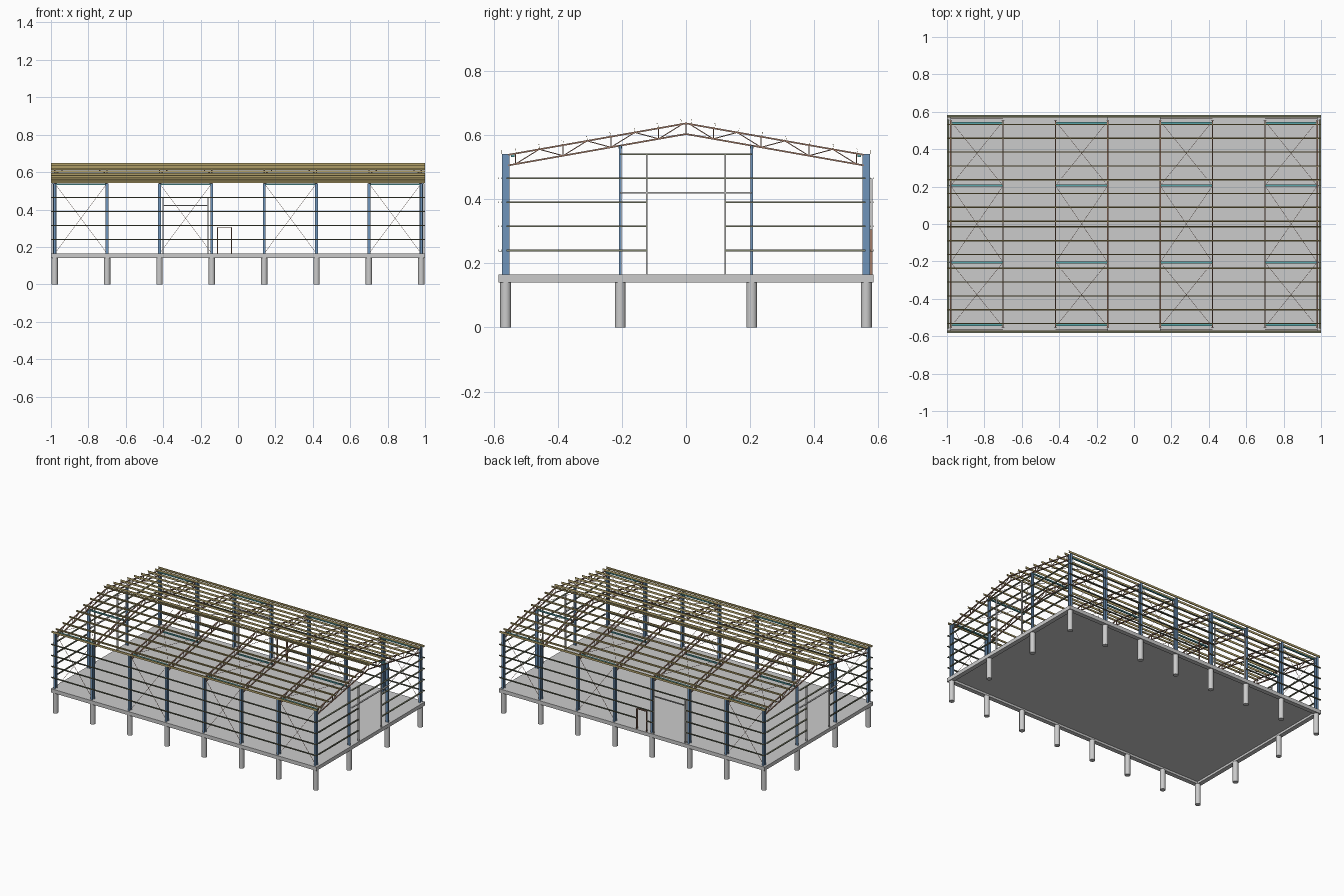
import bpy, bmesh, math
from mathutils import Vector

if "Cube" in bpy.data.objects:
    bpy.data.objects.remove(bpy.data.objects["Cube"])

FLOOR, EAVE, RIDGE = 0.165, 0.54, 0.636
FRAMES = [-0.98 + 0.28 * i for i in range(8)]
BRACED = [0, 2, 4, 6]
COL_Y, GABLE_Y, HALF = 0.562, 0.205, 0.555
GIRT_Z = [0.24, 0.315, 0.39, 0.465]


def material(name, rgb):
    m = bpy.data.materials.new(name)
    m.diffuse_color = (*rgb, 1)
    m.use_nodes = True
    m.node_tree.nodes["Principled BSDF"].inputs["Base Color"].default_value = m.diffuse_color
    return m


BLUE = material("steel_blue", (0.16, 0.30, 0.50))
BROWN = material("primer_brown", (0.36, 0.20, 0.14))
GOLD = material("purlin_gold", (0.50, 0.40, 0.16))
OLIVE = material("girt_olive", (0.22, 0.24, 0.16))
TEAL = material("strut_teal", (0.10, 0.38, 0.40))


def rect(w, h):
    return [(-w/2, -h/2), (w/2, -h/2), (w/2, h/2), (-w/2, h/2)]


def channel(f, d, t=0.0008):
    a, b = f/2, d/2
    return [(-a, -b), (a, -b), (a, -b+t), (-a+t, -b+t),
            (-a+t, b-t), (a, b-t), (a, b), (-a, b)]


def i_beam(w, d, t=0.0016):
    a, b, c = w/2, d/2, t/2
    return [(-a, -b), (a, -b), (a, -b+t), (c, -b+t), (c, b-t), (a, b-t),
            (a, b), (-a, b), (-a, b-t), (-c, b-t), (-c, -b+t), (-a, -b+t)]


def members(name, lines, profile, mat=None, up=(0, 0, 1)):
    """Sweep one profile along many straight lines; depth follows 'up'."""
    bm = bmesh.new()
    for line in lines:
        p, q = Vector(line[0]), Vector(line[1])
        d = (q - p).normalized()
        s = d.cross(Vector(line[2] if len(line) > 2 else up)).normalized()
        u = s.cross(d)
        rings = [[bm.verts.new(e + s*a + u*b) for a, b in profile] for e in (p, q)]
        n = len(profile)
        for i in range(n):
            j = (i + 1) % n
            bm.faces.new((rings[0][i], rings[0][j], rings[1][j], rings[1][i]))
        bm.faces.new(rings[0][::-1])
        bm.faces.new(rings[1])
    bmesh.ops.recalc_face_normals(bm, faces=bm.faces)
    me = bpy.data.meshes.new(name)
    bm.to_mesh(me)
    bm.free()
    ob = bpy.data.objects.new(name, me)
    bpy.context.collection.objects.link(ob)
    if mat:
        me.materials.append(mat)
    return ob


def roof(y):
    return RIDGE - (RIDGE - EAVE + 0.002) * abs(y) / HALF


# Foundation: round piers, perimeter beam, floor slab
pier_spots = [(x, s*COL_Y) for x in FRAMES for s in (-1, 1)]
pier_spots += [(x, s*GABLE_Y) for x in (-0.98, 0.98) for s in (-1, 1)]
circle = [(0.017*math.cos(k*math.tau/24), 0.017*math.sin(k*math.tau/24)) for k in range(24)]
piers = members("foundation_piers", [((x, y, 0), (x, y, 0.141)) for x, y in pier_spots],
                circle, up=(0, 1, 0))
bpy.context.view_layer.objects.active = piers
piers.select_set(True)
bpy.ops.object.shade_smooth_by_angle()
BZ = (0.14 + FLOOR) / 2
members("perimeter_beam_long", [((-1, s*0.569, BZ), (1, s*0.569, BZ)) for s in (-1, 1)],
        rect(0.03, 0.025))
members("perimeter_beam_end", [((s*0.985, -0.554, BZ), (s*0.985, 0.554, BZ)) for s in (-1, 1)],
        rect(0.03, 0.025))
members("floor_slab", [((-0.97, 0, 0.16), (0.97, 0, 0.16))], rect(1.108, 0.01))

# Columns
members("side_columns", [((x, s*COL_Y, FLOOR), (x, s*COL_Y, EAVE))
                         for x in FRAMES for s in (-1, 1)],
        i_beam(0.015, 0.023), BLUE, up=(0, 1, 0))
members("gable_columns", [((x, s*GABLE_Y, FLOOR), (x, s*GABLE_Y, 0.567))
                          for x in (-0.98, 0.98) for s in (-1, 1)],
        i_beam(0.009, 0.018), BLUE, up=(1, 0, 0))

# Roof trusses
DEPTH = 0.033
chords, webs = [], []
for x in FRAMES:
    webs.append(((x, 0, RIDGE - DEPTH), (x, 0, RIDGE)))
    for s in (-1, 1):
        for drop in (0, DEPTH):
            chords.append(((x, s*HALF, roof(HALF) - drop), (x, 0, RIDGE - drop)))
        for k in range(4):
            y = 0.085 + 0.149 * k
            foot = (x, s*y, roof(y) - DEPTH)
            webs.append((foot, (x, s*y, roof(y))))
            for t in (y - 0.0745, y + 0.0745):
                if t < HALF:
                    webs.append((foot, (x, s*t, roof(t))))
members("truss_chords", chords, rect(0.007, 0.005), BROWN)
members("truss_webs", webs, rect(0.003, 0.003), BROWN, up=(1, 0, 0))

# Purlins tilted to the roof slope
tilt = (RIDGE - EAVE) / HALF
purlins = []
for s in (-1, 1):
    for k in range(8):
        y = 0.015 + 0.0739 * k
        z = roof(y) + 0.009
        purlins.append(((-1, s*y, z), (1, s*y, z), (0, s*tilt, 1)))
members("roof_purlins", purlins, channel(0.005, 0.012), GOLD)
members("eave_purlins", [((-s, s*0.572, 0.547), (s, s*0.572, 0.547)) for s in (-1, 1)],
        channel(0.006, 0.013), GOLD)

# Wall girts, interrupted at the door openings
side = []
for z in GIRT_Z:
    side.append(((-1, -0.579, z), (1, -0.579, z)))
    cuts = [-1, 1]
    if z < 0.42:
        cuts = [-1, -0.40, -0.16, 1]
    if z < 0.30:
        cuts = [-1, -0.40, -0.16, -0.11, -0.035, 1]
    side += [((a, 0.579, z), (b, 0.579, z)) for a, b in zip(cuts[::2], cuts[1::2])]
members("side_girts", side, channel(0.005, 0.010), OLIVE, up=(0, 1, 0))
gable = []
for x in (-0.995, 0.995):
    for z in GIRT_Z:
        if z < 0.42:
            gable += [((x, s*0.122, z), (x, s*0.56, z)) for s in (-1, 1)]
        else:
            gable.append(((x, -0.56, z), (x, 0.56, z)))
    gable.append(((x, -GABLE_Y, EAVE), (x, GABLE_Y, EAVE)))
members("gable_girts", gable, channel(0.005, 0.010), OLIVE, up=(1, 0, 0))

# Door frames
members("gable_door_jambs", [((x, s*0.122, FLOOR), (x, s*0.122, EAVE))
                             for x in (-0.993, 0.993) for s in (-1, 1)],
        channel(0.005, 0.010), up=(1, 0, 0))
members("gable_door_headers", [((x, -GABLE_Y, 0.42), (x, GABLE_Y, 0.42))
                               for x in (-0.993, 0.993)],
        channel(0.005, 0.010), up=(1, 0, 0))
members("side_door_frame", [((-0.40, 0.577, FLOOR), (-0.40, 0.577, 0.465)),
                            ((-0.16, 0.577, FLOOR), (-0.16, 0.577, 0.465)),
                            ((-0.40, 0.577, 0.422), (-0.16, 0.577, 0.422))],
        channel(0.005, 0.010), up=(0, 1, 0))
members("small_door_frame", [((-0.11, 0.577, FLOOR), (-0.11, 0.577, 0.305)),
                             ((-0.035, 0.577, FLOOR), (-0.035, 0.577, 0.305)),
                             ((-0.11, 0.577, 0.305), (-0.035, 0.577, 0.305))],
        channel(0.005, 0.010), BROWN, up=(0, 1, 0))

# Struts and cross bracing in every other bay
struts, rods = [], []
for i in BRACED:
    a, b = FRAMES[i], FRAMES[i + 1]
    for s in (-1, 1):
        struts.append(((a, s*0.54, 0.536), (b, s*0.54, 0.536)))
        struts.append(((a, s*GABLE_Y, 0.562), (b, s*GABLE_Y, 0.562)))
        for p, q in ((a, b), (b, a)):
            if not (s > 0 and i == 2):
                rods.append(((p, s*COL_Y, FLOOR), (q, s*COL_Y, EAVE)))
            rods.append(((p, s*0.55, roof(0.55)), (q, s*GABLE_Y, roof(GABLE_Y))))
            rods.append(((p, s*GABLE_Y, roof(GABLE_Y)), ((a + b)/2, 0, RIDGE)))
members("bracing_struts", struts, rect(0.010, 0.008), TEAL)
members("bracing_rods", rods, rect(0.0016, 0.0016), BROWN)
